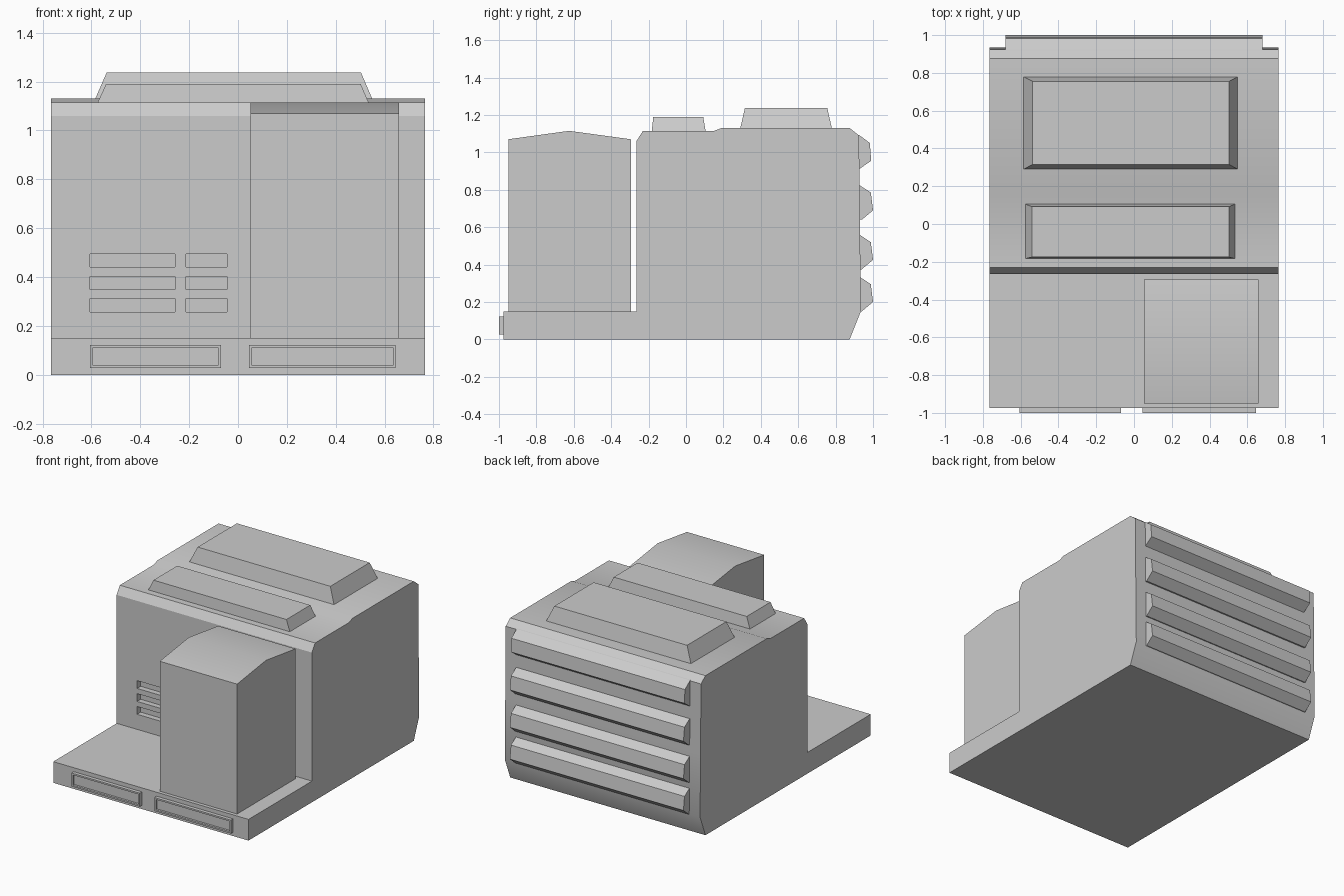
import bpy, bmesh, math

if "Cube" in bpy.data.objects:
    bpy.data.objects.remove(bpy.data.objects["Cube"])


def finish(name, bm):
    bmesh.ops.recalc_face_normals(bm, faces=bm.faces)
    me = bpy.data.meshes.new(name)
    bm.to_mesh(me)
    bm.free()
    ob = bpy.data.objects.new(name, me)
    bpy.context.collection.objects.link(ob)
    return ob


def extrude_x(name, profile, x0, x1):
    """Solid from a closed (y, z) profile swept along x."""
    bm = bmesh.new()
    a = [bm.verts.new((x0, y, z)) for y, z in profile]
    b = [bm.verts.new((x1, y, z)) for y, z in profile]
    n = len(profile)
    bm.faces.new(a)
    bm.faces.new(b)
    for i in range(n):
        j = (i + 1) % n
        bm.faces.new((a[i], a[j], b[j], b[i]))
    return finish(name, bm)


def add_box(bm, lo, hi):
    vs = bmesh.ops.create_cube(bm, size=1)["verts"]
    for v in vs:
        v.co = [hi[i] if v.co[i] > 0 else lo[i] for i in range(3)]
    return vs


def smooth(ob):
    bpy.ops.object.select_all(action='DESELECT')
    ob.select_set(True)
    bpy.context.view_layer.objects.active = ob
    bpy.ops.object.shade_smooth_by_angle(angle=math.radians(30))


# Main body with low front ledge
body = extrude_x("body", [
    (-0.975, 0), (0.875, 0), (0.935, 0.15), (0.93, 0.6), (0.925, 1.09),
    (0.875, 1.13), (0.19, 1.13), (0.15, 1.115), (-0.23, 1.115),
    (-0.265, 1.06), (-0.265, 0.15), (-0.975, 0.15)], -0.765, 0.765)

# Vent slots cut into the front wall
bm = bmesh.new()
for z in (0.257, 0.348, 0.44):
    for x0, x1 in ((-0.605, -0.257), (-0.213, -0.045)):
        add_box(bm, (x0, -0.3, z), (x1, -0.225, z + 0.055))
cutter = finish("vent_cutter", bm)
cutter.hide_render = True
mod = body.modifiers.new("vents", 'BOOLEAN')
mod.operation = 'DIFFERENCE'
mod.solver = 'EXACT'
mod.object = cutter
bpy.context.view_layer.objects.active = body
bpy.ops.object.modifier_apply(modifier="vents")
bpy.data.objects.remove(cutter)
smooth(body)

# Front cabinet with a low ridged top
cabinet = extrude_x("cabinet", [
    (-0.95, 0.145), (-0.295, 0.145), (-0.295, 1.07), (-0.625, 1.115),
    (-0.95, 1.07)], 0.052, 0.658)
smooth(cabinet)

# Rear slats, the top one flush with the roof chamfer
extrude_x("rear_slat_top", [
    (0.9, 1.1), (0.925, 1.093), (0.983, 1.05), (0.99, 0.955), (0.925, 0.91),
    (0.9, 0.91)], -0.68, 0.68)
for i, z in enumerate((0.64, 0.375, 0.15)):
    extrude_x(f"rear_slat_{i + 1}", [
        (0.9, z + 0.185), (0.932, z + 0.182), (0.988, z + 0.145),
        (1.0, z + 0.05), (0.94, z), (0.9, z)], -0.68, 0.68)


# Roof hatches with sloping sides
def hatch(name, base, top, z0, z1):
    bm = bmesh.new()
    for v in add_box(bm, (0, 0, 0), (1, 1, 1)):
        x0, x1, y0, y1 = top if v.co.z > 0.5 else base
        v.co = (x1 if v.co.x > 0.5 else x0, y1 if v.co.y > 0.5 else y0,
                z1 if v.co.z > 0.5 else z0)
    return finish(name, bm)


hatch("rear_hatch", (-0.585, 0.55, 0.29, 0.78),
      (-0.537, 0.503, 0.315, 0.755), 1.128, 1.238)
hatch("front_hatch", (-0.575, 0.535, -0.183, 0.105),
      (-0.54, 0.502, -0.175, 0.092), 1.113, 1.19)

# Framed bumper panels with recessed centres
for name, x0, x1 in (("left_bumper_panel", -0.605, -0.07),
                     ("right_bumper_panel", 0.045, 0.645)):
    bm = bmesh.new()
    add_box(bm, (x0, -1.0, 0.027), (x1, -0.97, 0.122))
    bm.normal_update()
    face = min(bm.faces, key=lambda f: f.calc_center_median().y)
    bmesh.ops.inset_region(bm, faces=[face], thickness=0.016)
    inner = bmesh.ops.extrude_discrete_faces(bm, faces=[face])["faces"][0]
    bmesh.ops.translate(bm, verts=inner.verts, vec=(0, 0.015, 0))
    finish(name, bm)
